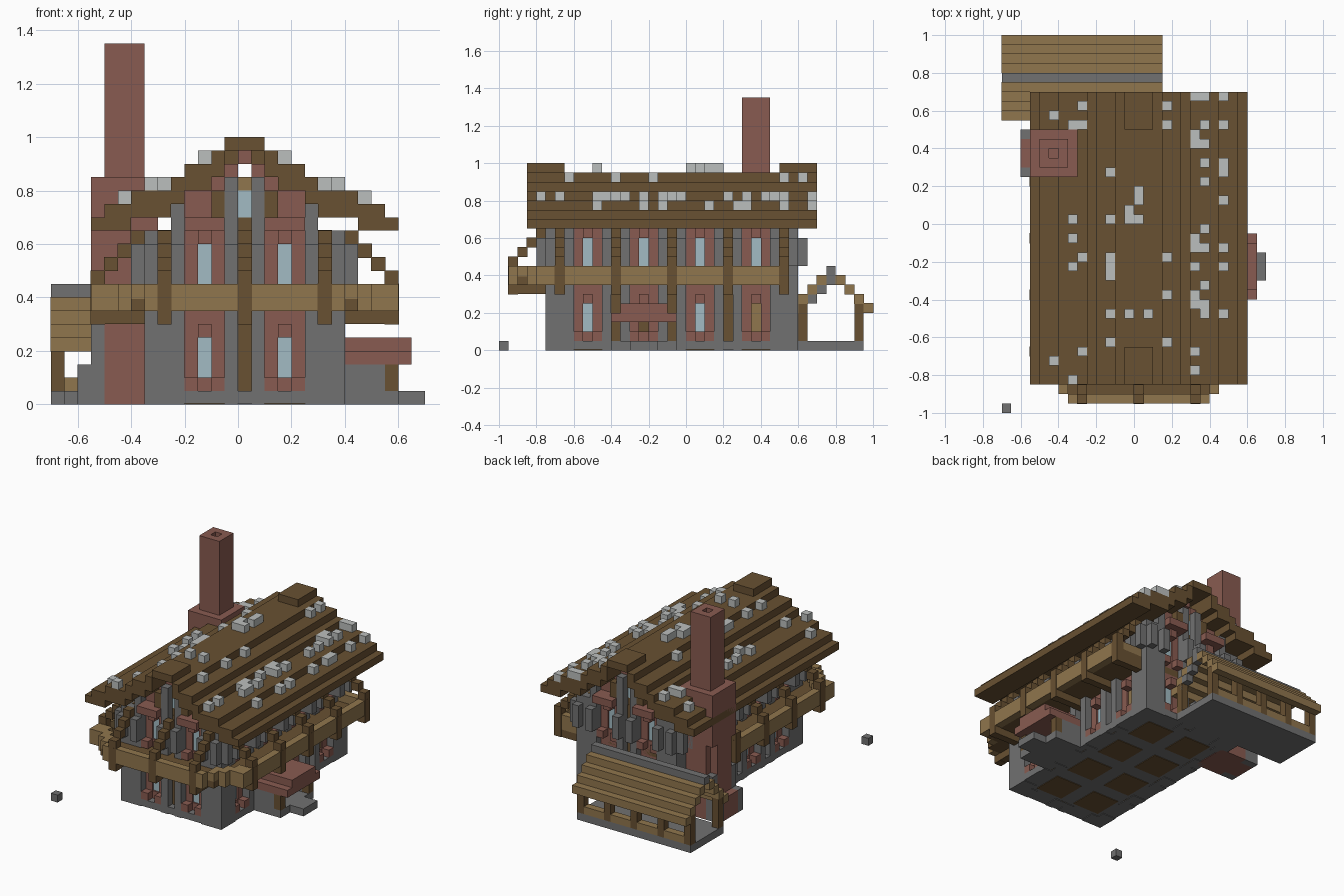
import bpy, bmesh
from mathutils import Matrix, Vector

cube = bpy.data.objects.get("Cube")
if cube:
    bpy.data.objects.remove(cube, do_unlink=True)

UNIT = 0.05      # edge of one building block
MID = 0.5        # house centre line in x, in blocks
COLOURS = {
    "dark wood": (0.14, 0.082, 0.032),
    "light wood": (0.28, 0.18, 0.075),
    "brick": (0.25, 0.105, 0.082),
    "stone": (0.165, 0.165, 0.165),
    "snow": (0.5, 0.52, 0.51),
    "glass": (0.36, 0.50, 0.55),
}
materials = {}
for name, rgb in COLOURS.items():
    mat = bpy.data.materials.new(name)
    mat.use_nodes = True
    mat.diffuse_color = (*rgb, 1)
    mat.node_tree.nodes["Principled BSDF"].inputs["Base Color"].default_value = (*rgb, 1)
    materials[name] = mat

parts = {}


def box(part, colour, x, y, z, grow=0):
    """Add one block, given as (low, high) spans, to a named part."""
    bm = parts.setdefault((part, colour), bmesh.new())
    spans = [(min(s) - grow, max(s) + grow) for s in (x, y, z)]
    centre = Vector([(a + b) / 2 for a, b in spans]) * UNIT
    size = [(b - a) * UNIT for a, b in spans]
    bmesh.ops.create_cube(bm, size=1, matrix=Matrix.Translation(centre) @ Matrix.Diagonal((*size, 1)))


def both(part, colour, x, y, z):
    """Block and its mirror image about the house centre line."""
    box(part, colour, x, y, z)
    box(part, colour, (2 * MID - x[0], 2 * MID - x[1]), y, z)


def cell(a):
    return (a, a + 1)


def around(a, half=0.5):
    return (a - half, a + half)


# each side: wall centre plane, outward sign, and whether it runs along x
SIDES = {"front": (-13.5, -1, True), "back": (10.5, 1, True),
         "right": (6.5, 1, False), "left": (-5.5, -1, False)}


def on_side(side, part, colour, along, out, z, grow=0):
    plane, sign, runs_x = SIDES[side]
    depth = tuple(plane + sign * o for o in out)
    x, y = (along, depth) if runs_x else (depth, along)
    box(part, colour, x, y, z, grow)


FLUSH, PROUD, FAR = (-0.5, 0.5), (0.5, 1.5), (1.5, 2.5)


def pillar(side, c):
    on_side(side, "pillar_core", "stone", around(c, 1.5), FLUSH, (0, 13))
    on_side(side, "timber_post", "dark wood", around(c), FLUSH, (0.1, 13), 0.04)
    for u in (c - 1, c + 1):
        on_side(side, "pillar_rib", "stone", around(u), PROUD, (0, 13))
        on_side(side, "pillar_rib", "stone", around(u), FAR, (9, 12))


def window(side, c, low, pane="glass"):
    """Brick bay with a narrow recessed pane and projecting sill blocks."""
    for u in (c - 1, c + 1):
        on_side(side, "window_frame", "brick", around(u), FLUSH, (low, low + 5))
        on_side(side, "window_sill", "brick", around(u), PROUD, cell(low))
    on_side(side, "window_frame", "brick", around(c), FLUSH, cell(low))
    on_side(side, "window_frame", "brick", around(c), FLUSH, (low + 4, low + 5))
    on_side(side, "window_head", "brick", around(c), PROUD, cell(low + 4))
    on_side(side, "window_pane", pane, around(c), (-0.3, 0.3), (low + 1, low + 4))


# Walls
for side, (plane, sign, runs_x) in SIDES.items():
    first, count = (-5.5, 2) if runs_x else (-13.5, 4)
    for i in range(count + 1):
        pillar(side, first + 6 * i)
    for i in range(count):
        c = first + 3 + 6 * i
        doorway = (side, i) in (("right", 1), ("back", 0))
        pane = "dark wood" if doorway else "light wood" if (side, i) == ("right", 3) else "glass"
        window(side, c, 1, pane)
        window(side, c, 8)
        on_side(side, "wall_band", "brick", around(c, 1.5), FLUSH, (6, 8))
        if runs_x:
            on_side(side, "window_hood", "brick", around(c, 1.5), (-0.5, 2.5), cell(13))

# Gables: stepped brick with a central light and an open vent
for side in ("front", "back"):
    for m in (-1, 1):
        for z, reach in ((13, 4.5), (14, 4.5), (15, 4.5), (16, 3.5), (17, 1.5)):
            on_side(side, "gable_wall", "brick", (MID + m * 0.5, MID + m * reach), FLUSH, cell(z))
        on_side(side, "gable_rib", "stone", around(MID + m), PROUD, (13, 17))
        on_side(side, "gable_bracket", "dark wood", around(MID + m * 2), PROUD, (14, 16))
        on_side(side, "gable_rib", "stone", around(MID + m * 5), PROUD, (13, 15))
    on_side(side, "gable_post", "dark wood", around(MID), FLUSH, cell(13))
    on_side(side, "gable_pane", "glass", around(MID), FLUSH, (14, 16))
    on_side(side, "gable_lintel", "light wood", around(MID), FLUSH, cell(16))
    on_side(side, "gable_cap", "brick", around(MID), FLUSH, cell(18))

# Ground slab with wooden floor panels let into the underside
box("ground_slab", "stone", (-7, 8), (-15, 12), (0.08, 1))
for i in range(2):
    for j in range(4):
        box("floor_panel", "dark wood", around(-2.5 + 6 * i, 2), around(-10.5 + 6 * j, 2), (0, 0.1))

# Stepped roof: inner and outer reach from the ridge, top height, thickness
ROOF = ((1.5, 2.5, 19, 2), (2.5, 4.5, 18, 2), (4.5, 5.5, 17, 2),
        (5.5, 8.5, 16, 2), (8.5, 10.5, 15, 2), (10.5, 11.5, 14, 1))
LENGTH = (-17, 14)
for inner, outer, top, thick in ROOF:
    both("roof_step", "dark wood", (MID + inner, MID + outer), LENGTH, (top - thick, top))
box("ridge", "dark wood", around(MID, 1.5), (-13, 10), cell(18))
for y in ((-17, -13), (10, 14)):
    box("ridge_end", "dark wood", around(MID, 1.5), y, cell(19))

# Snow blocks on the roof, listed by column
SNOW = {-9: (11, -15), -7: (10, 0, -2, -5, -17), -6: (10, 12, -4, -14),
        -3: (5, 0, -4, -5, -6, -10, -13), -1: (0, 1, -10), 0: (3, 2, 0), 1: (-10,),
        3: (12, 10, -4, -8, -13), 6: (13, 9, 8, -2, -3, -5, -8, -9, -14, -16),
        7: (13, 10, 8, 6, 4, -1, -3, -7, -9, -10), 9: (13, 10, 6, 5, 2, -3, -5, -10)}
for x, rows in SNOW.items():
    reach = abs(x + 0.5 - MID)
    top = next((t for i, o, t, h in ROOF if i < reach < o), 19)
    for y in rows:
        box("snow_block", "snow", cell(x), cell(y), cell(top))

# Balcony deck and railing wrapping the front and both sides
box("balcony_deck", "dark wood", (-10, 11), (-16, 5), (7, 7.9))
box("balcony_deck", "dark wood", (-8, 9), (-18, -16), (7, 7.9))
box("balcony_deck", "dark wood", (-6, 11), (5, 11), (7, 7.9))
RAIL = (7, 9)
box("balcony_rail", "light wood", (-7, 8), (-19, -18), RAIL)
for k in range(3):
    both("balcony_rail", "light wood", cell(8 + k), (-18 + k, -16 + k), RAIL)
box("balcony_rail", "light wood", (11, 12), (-16, 11), RAIL)
box("balcony_rail", "light wood", (-11, -10), (-16, 5), RAIL)
box("balcony_rail", "light wood", (7, 11), (10, 11), RAIL)


def brace(side, c, reach):
    """Bracket under the deck, rail post, and stepped strut up to the wall."""
    on_side(side, "bracket", "dark wood", around(c), (0.5, reach), cell(6))
    on_side(side, "rail_post", "dark wood", around(c), (reach - 1, reach), (6, 9), 0.04)
    for k in range(4):
        on_side(side, "strut", "dark wood", around(c), (reach - k - 1, reach - k), cell(9 + k), 0.03)


for i in range(3):
    brace("front", -5.5 + 6 * i, 5.5)
for i in range(5):
    brace("right", -13.5 + 6 * i, 5.5)
    if i < 4:
        brace("left", -13.5 + 6 * i, 5.5)

# Chimney
box("chimney_foot", "brick", (-12, -6), (6, 9), (0, 3))
for y in (5, 9):
    box("chimney_foot_stone", "stone", (-12, -10), cell(y), (0, 3))
    box("chimney_corner", "stone", (-11, -10), cell(y), (3, 6))
    box("chimney_side", "brick", (-10, -6), cell(y), (0, 10))
box("chimney_body", "brick", (-11, -6), (6, 9), (3, 10))
box("chimney_breast", "brick", (-11, -6), (5, 10), (10, 17))
for x in (-10, -8):
    box("chimney_stack", "brick", cell(x), (6, 9), (17, 27))
for y in (6, 8):
    box("chimney_stack", "brick", (-9, -8), cell(y), (17, 27))

# Entrance porch
box("porch_floor", "stone", (8, 12), (-8, -1), (0, 1))
box("porch_step", "stone", (12, 14), (-6, -3), (0, 1))
box("porch_roof", "brick", (8, 13), (-8, -1), cell(3))
box("porch_roof_top", "brick", (8, 13), (-7, -2), cell(4))
for y in (-8, -2):
    box("porch_post", "dark wood", cell(11), cell(y), (1, 3))
    box("porch_side", "stone", (8, 11), cell(y), (1, 3))

# Rear pavilion with its own stepped roof
LONG = (-14, 3)
box("pavilion_floor", "stone", LONG, (12, 19), (0, 1))
for x in range(-14, 3, 4):
    box("pavilion_post", "dark wood", cell(x), cell(18), (1, 5))
    if x < 2:
        box("pavilion_rail", "light wood", (x + 1, x + 4), cell(18), cell(1))
for x in (-14, 2):
    box("pavilion_post", "dark wood", cell(x), cell(12), (1, 5))
for k in range(4):
    for y in (11 + k, 19 - k):
        box("pavilion_roof", "light wood", LONG, cell(y), cell(4 + k), 0.03)
    box("pavilion_gable", "stone", (2, 3), cell(12 + k), cell(4 + k))
box("pavilion_ridge", "stone", LONG, cell(15), cell(8))

# Loose stone in the yard
box("yard_stone", "stone", (-14, -13), (-20, -19), (0, 1))

for (part, colour), bm in parts.items():
    mesh = bpy.data.meshes.new(part)
    bm.to_mesh(mesh)
    bm.free()
    mesh.materials.append(materials[colour])
    bpy.context.collection.objects.link(bpy.data.objects.new(part, mesh))
